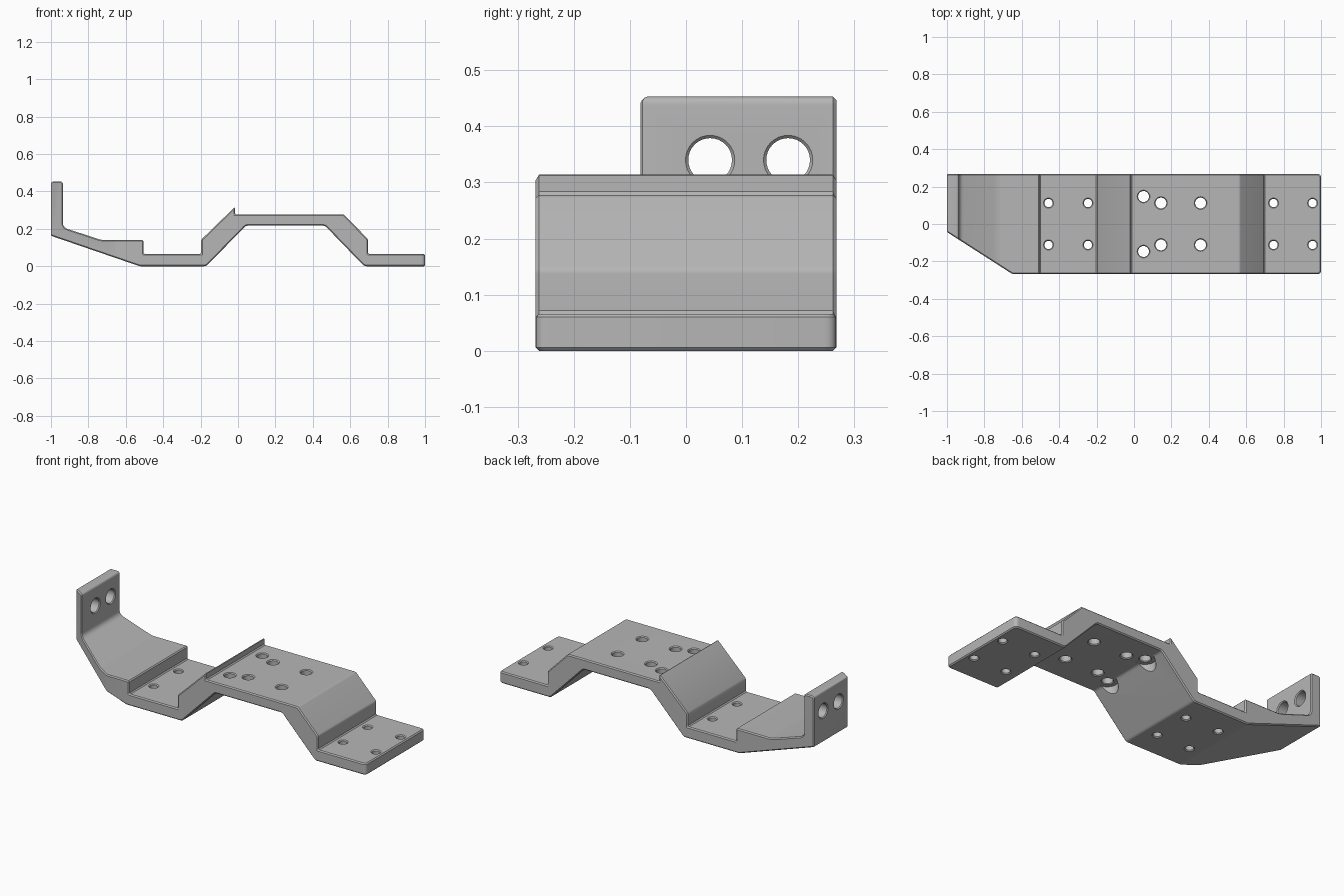
import bpy, bmesh, math
from mathutils import Vector, Matrix

cube = bpy.data.objects.get("Cube")
if cube:
    bpy.data.objects.remove(cube, do_unlink=True)

# Single plain grey
grey = bpy.data.materials.new("plain_grey")
grey.use_nodes = True
colour = (0.47, 0.47, 0.47, 1)
grey.diffuse_color = colour
grey.node_tree.nodes["Principled BSDF"].inputs["Base Color"].default_value = colour

W = 0.268                     # half width of the bracket
SOFT = 0.006                  # edge chamfer


def rounded(points, steps=5):
    """Outline from (a, b, radius) corners."""
    out = []
    for i, (a, b, r) in enumerate(points):
        p = Vector((a, b))
        if r == 0:
            out.append(p)
            continue
        u = (Vector(points[i - 1][:2]) - p).normalized()
        v = (Vector(points[(i + 1) % len(points)][:2]) - p).normalized()
        t = r / math.tan(u.angle(v) / 2)
        for k in range(steps + 1):
            f = k / steps
            out.append(p + u * t * (1 - f) ** 2 + v * t * f ** 2)
    return out


def finish(name, bm):
    bmesh.ops.recalc_face_normals(bm, faces=bm.faces[:])
    mesh = bpy.data.meshes.new(name)
    bm.to_mesh(mesh)
    bm.free()
    mesh.materials.append(grey)
    ob = bpy.data.objects.new(name, mesh)
    bpy.context.collection.objects.link(ob)
    return ob


def prism(name, outline, place, depth):
    bm = bmesh.new()
    face = bm.faces.new([bm.verts.new(place(p)) for p in outline])
    new = bmesh.ops.extrude_face_region(bm, geom=[face])["geom"]
    bmesh.ops.translate(bm, vec=depth, verts=[e for e in new if isinstance(e, bmesh.types.BMVert)])
    return finish(name, bm)


def lathe(name, rings, matrix, sides=32):
    """Cutter turned round its local z from (height, radius) rings."""
    bm = bmesh.new()
    loops = []
    for h, r in rings:
        loops.append([bm.verts.new(matrix @ Vector((r * math.cos(2 * math.pi * k / sides),
                      r * math.sin(2 * math.pi * k / sides), h))) for k in range(sides)])
    for lo, hi in zip(loops, loops[1:]):
        for k in range(sides):
            n = (k + 1) % sides
            bm.faces.new((lo[k], lo[n], hi[n], hi[k]))
    bm.faces.new(loops[0])
    bm.faces.new(loops[-1])
    return finish(name, bm)


def apply(ob, mod):
    bpy.context.view_layer.objects.active = ob
    bpy.ops.object.modifier_apply(modifier=mod.name)


def boolean(ob, cutter, operation="DIFFERENCE"):
    cutter.hide_render = True
    mod = ob.modifiers.new("cut", "BOOLEAN")
    mod.operation, mod.solver, mod.object = operation, "EXACT", cutter
    apply(ob, mod)
    bpy.data.objects.remove(cutter, do_unlink=True)


def drill(ob, matrix, low, high, r):
    """Through hole with a small chamfer at both mouths."""
    c, e = 0.005, 0.008
    boolean(ob, lathe("hole_cutter", [(low - e, r + c + e), (low + c, r),
                                      (high - c, r), (high + e, r + c + e)], matrix))


# Bent strip: side profile, extended past the right end for the plan trim
profile = rounded([
    (-1, 0.163, 0.012), (-0.525, 0, 0.05), (-0.17, 0, 0.03), (0.042, 0.217, 0.03),
    (0.465, 0.217, 0.03), (0.675, 0, 0.03), (1.1, 0, 0),
    (1.1, 0.066, 0), (0.695, 0.066, 0), (0.695, 0.145, 0.02), (0.565, 0.278, 0.02),
    (-0.016, 0.278, 0), (-0.016, 0.318, 0), (-0.197, 0.142, 0), (-0.197, 0.066, 0),
    (-0.505, 0.066, 0), (-0.505, 0.14, 0), (-0.73, 0.14, 0.15), (-0.936, 0.208, 0.035),
    (-0.936, 0.453, 0.015), (-1, 0.453, 0.015)])
bracket = prism("bent_bracket", profile, lambda p: (p.x, -0.4, p.y), (0, 0.8, 0))

# Plan trim: slanted front corner and rounded right end
plan = rounded([(-1.1, W, 0), (1, W, 0.022), (1, -W, 0.022), (-0.65, -W, 0), (-1.1, 0.021, 0)])
boolean(bracket, prism("plan_trim", plan, lambda p: (p.x, p.y, -0.2), (0, 0, 1)), "INTERSECT")

# Chamfer the outer edges
bevel = bracket.modifiers.new("chamfer", "BEVEL")
bevel.width, bevel.segments = SOFT, 1
bevel.limit_method, bevel.angle_limit = "ANGLE", math.radians(31)
bevel.use_clamp_overlap = False
apply(bracket, bevel)

# Vertical screw holes in mirrored pairs, and head pockets under the sloped web
for side in (-1, 1):
    for x in (-0.457, -0.246, 0.746, 0.955):
        drill(bracket, Matrix.Translation((x, side * 0.112, 0)), 0, 0.066, 0.022)
    for x, y, r in ((0.144, 0.112, 0.029), (0.356, 0.112, 0.029), (0.051, 0.147, 0.029)):
        spot = Matrix.Translation((x, side * y, 0))
        if x < 0.1:
            boolean(bracket, lathe("pocket_cutter", [(0, 0.055), (0.2175, 0.055)], spot))
        drill(bracket, spot, 0.217, 0.278, r)

# Cross holes in the upright tab
for y in (0.043, 0.182):
    drill(bracket, Matrix.Translation((0, y, 0.34)) @ Matrix.Rotation(math.pi / 2, 4, "Y"),
          -1, -0.936, 0.039)

bpy.ops.object.select_all(action="DESELECT")
bracket.select_set(True)
bpy.context.view_layer.objects.active = bracket
bpy.ops.object.shade_smooth_by_angle(angle=math.radians(30))
